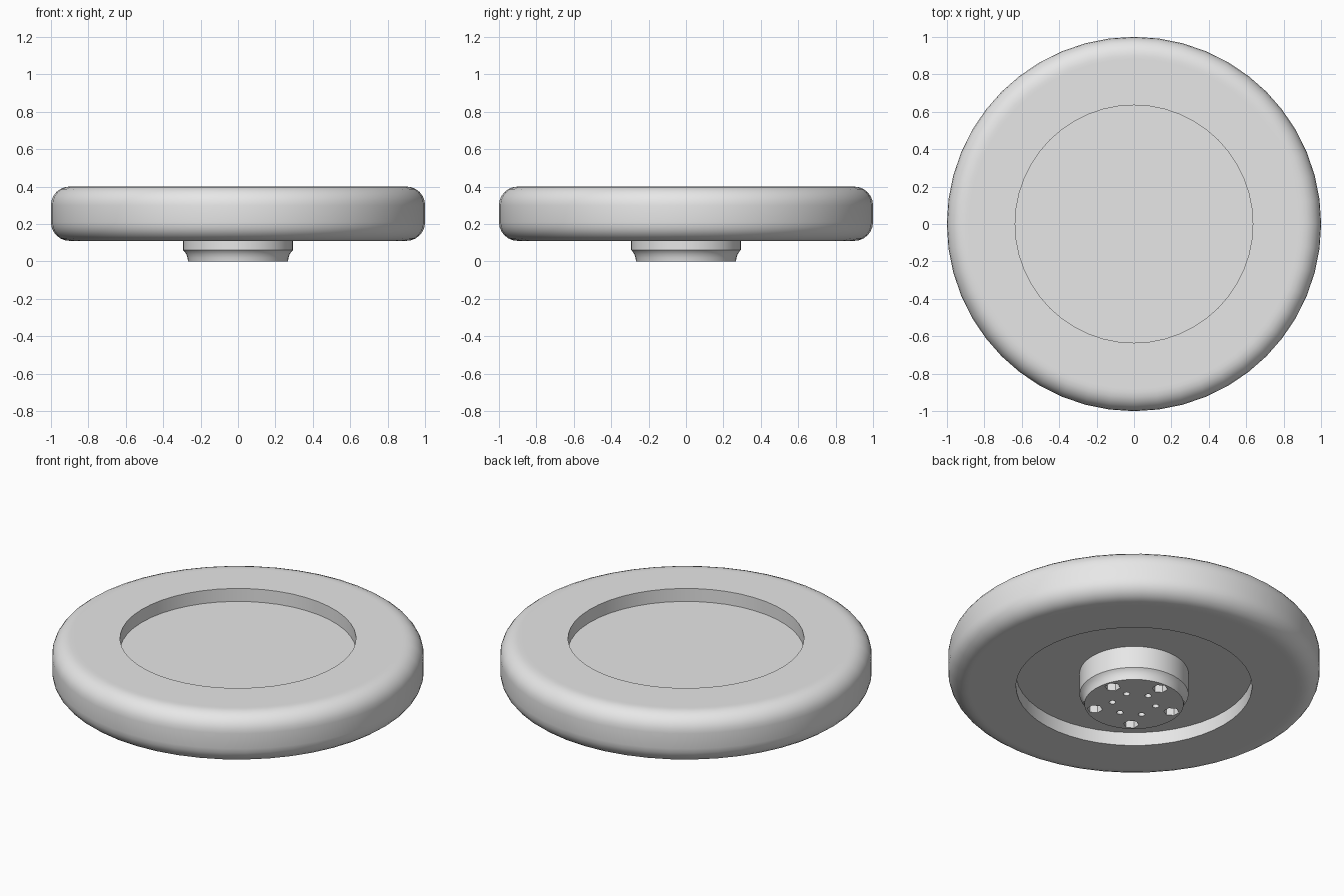
import bpy, bmesh, math
from mathutils import Matrix, Vector

cube = bpy.data.objects.get("Cube")
if cube:
    bpy.data.objects.remove(cube, do_unlink=True)

grey = bpy.data.materials.new("plain grey")
grey.use_nodes = True
grey.diffuse_color = (0.8, 0.8, 0.8, 1)
grey.node_tree.nodes["Principled BSDF"].inputs["Base Color"].default_value = (0.8, 0.8, 0.8, 1)


def make_object(name, bm):
    bmesh.ops.recalc_face_normals(bm, faces=bm.faces)
    mesh = bpy.data.meshes.new(name)
    bm.to_mesh(mesh)
    bm.free()
    obj = bpy.data.objects.new(name, mesh)
    obj.data.materials.append(grey)
    bpy.context.collection.objects.link(obj)
    return obj


def activate(obj):
    bpy.ops.object.select_all(action='DESELECT')
    obj.select_set(True)
    bpy.context.view_layer.objects.active = obj


def smooth(obj):
    activate(obj)
    bpy.ops.object.shade_smooth_by_angle(angle=math.radians(30))


def lathe(name, profile, closed, steps=48):
    """Revolve (radius, height) points around z; open profiles get end caps."""
    bm = bmesh.new()
    rings = []
    for r, z in profile:
        rings.append([bm.verts.new((r * math.cos(a), r * math.sin(a), z))
                      for a in (2 * math.pi * i / steps for i in range(steps))])
    pairs = list(zip(rings, rings[1:]))
    if closed:
        pairs.append((rings[-1], rings[0]))
    else:
        bm.faces.new(rings[0])
        bm.faces.new(rings[-1])
    for low, high in pairs:
        for i in range(steps):
            j = (i + 1) % steps
            bm.faces.new((low[i], low[j], high[j], high[i]))
    return make_object(name, bm)


# Outer ring with rounded shoulders
INNER, LOW, TOP, ROUND = 0.635, 0.11, 0.4, 0.1


def shoulder(z, start):
    angles = [math.radians(start + 15 * k) for k in range(7)]
    return [(1 - ROUND + ROUND * math.cos(a), z + ROUND * math.sin(a)) for a in angles]


ring_profile = ([(INNER, LOW), (0.88, LOW)] + shoulder(LOW + ROUND, -90)
                + shoulder(TOP - ROUND, 0) + [(0.88, TOP), (INNER, TOP)])
smooth(lathe("outer_ring", ring_profile, True))

# Recessed centre disc
smooth(lathe("centre_disc", [(INNER, 0.19), (INNER, 0.323)], False))

# Hub with a coved lower edge
hub = lathe("hub", [(0.267, 0), (0.27, 0.02), (0.276, 0.038), (0.285, 0.052),
                    (0.293, 0.06), (0.293, 0.2)], False)

# Bolt sockets and small pin holes cut into the hub underside
bm = bmesh.new()
for count, distance, radius, sides in ((5, 0.217, 0.042, 6), (6, 0.118, 0.018, 16)):
    for k in range(count):
        angle = math.pi / 2 + 2 * math.pi * k / count
        spot = Vector((distance * math.cos(angle), distance * math.sin(angle), 0.03))
        bmesh.ops.create_cone(bm, cap_ends=True, segments=sides, radius1=radius,
                              radius2=radius, depth=0.16,
                              matrix=Matrix.Translation(spot))
cutter = make_object("hole_cutter", bm)
cutter.hide_render = True

cut = hub.modifiers.new("holes", 'BOOLEAN')
cut.operation = 'DIFFERENCE'
cut.solver = 'EXACT'
cut.object = cutter
activate(hub)
bpy.ops.object.modifier_apply(modifier=cut.name)
bpy.data.objects.remove(cutter, do_unlink=True)
smooth(hub)
